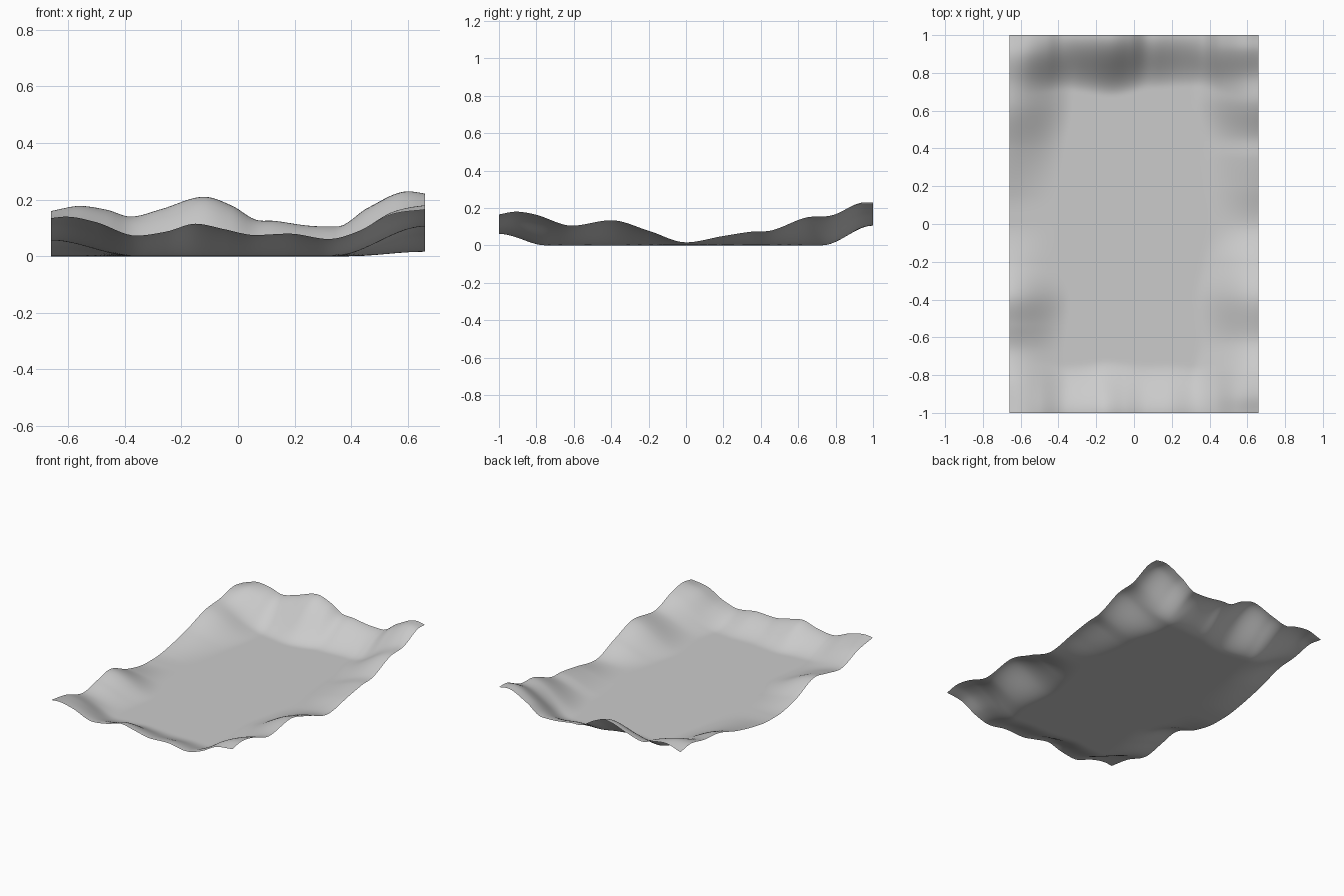
import bpy, bmesh

if "Cube" in bpy.data.objects:
    bpy.data.objects.remove(bpy.data.objects["Cube"])

HX, HY = 0.66, 1.0      # half width and half length of the sheet
NX, NY = 88, 132        # grid cells

# Height profiles along the four wavy rims: (position, height)
FRONT = [(-.66, .135), (-.61, .14), (-.5, .12), (-.36, .073), (-.25, .088), (-.15, .115),
         (-.05, .096), (.06, .075), (.18, .08), (.32, .061), (.43, .09), (.54, .147), (.66, .165)]
BACK = [(-.66, .145), (-.55, .175), (-.46, .163), (-.38, .14), (-.27, .167), (-.12, .21),
        (-.02, .178), (.06, .13), (.13, .125), (.25, .108), (.35, .105), (.46, .172), (.6, .229), (.66, .22)]
LEFT = [(-1, .135), (-.85, .112), (-.66, .056), (-.53, .08), (-.4, .105), (-.2, .035), (0, .0),
        (.15, .006), (.4, .057), (.6, .118), (.75, .132), (.9, .16), (1, .145)]
RIGHT = [(-1, .165), (-.91, .18), (-.8, .163), (-.61, .105), (-.4, .134), (-.2, .078), (0, .016),
         (.2, .05), (.35, .073), (.46, .08), (.64, .148), (.78, .16), (.92, .218), (1, .22)]


def curve(pts, t):
    """Smooth Hermite interpolation through the profile points, flat at peaks and dips."""
    n = len(pts)
    i = next((k for k in range(n - 1) if t <= pts[k + 1][0]), n - 2)

    def tangent(k):
        a, b, c = pts[max(k - 1, 0)], pts[k], pts[min(k + 1, n - 1)]
        if 0 < k < n - 1 and (b[1] - a[1]) * (c[1] - b[1]) <= 0:
            return 0.0
        return (c[1] - a[1]) / (c[0] - a[0])

    (x0, y0), (x1, y1) = pts[i], pts[i + 1]
    d = x1 - x0
    u = (t - x0) / d
    return ((2*u**3 - 3*u**2 + 1) * y0 + (u**3 - 2*u**2 + u) * d * tangent(i)
            + (3*u**2 - 2*u**3) * y1 + (u**3 - u**2) * d * tangent(i + 1))


def fade(dist, width):
    """1 on the rim, easing to 0 at the given distance inside it."""
    u = max(0.0, 1 - dist / width)
    return u * u * (3 - 2 * u)


def height(x, y):
    # Blend the side rim and the end rim, removing the shared corner height
    side = curve(LEFT if x < 0 else RIGHT, y)
    end_pts = FRONT if y < 0 else BACK
    end = curve(end_pts, x)
    corner = end_pts[0 if x < 0 else -1][1]
    sx = fade(HX - abs(x), .26 + .6 * side)
    sy = fade(HY - abs(y), .22 + .5 * end)
    return max(0.0, side * sx + end * sy - corner * sx * sy)


# Wavy sheet: flat in the middle, raised around the rim
bm = bmesh.new()
rows = []
for j in range(NY + 1):
    y = -HY + 2 * HY * j / NY
    row = []
    for i in range(NX + 1):
        x = -HX + 2 * HX * i / NX
        row.append(bm.verts.new((x, y, height(x, y))))
    rows.append(row)
for j in range(NY):
    for i in range(NX):
        f = bm.faces.new((rows[j][i], rows[j][i + 1], rows[j + 1][i + 1], rows[j + 1][i]))
        f.smooth = True
mesh = bpy.data.meshes.new("terrain_sheet")
bm.to_mesh(mesh)
bm.free()
sheet = bpy.data.objects.new("terrain_sheet", mesh)
bpy.context.collection.objects.link(sheet)
